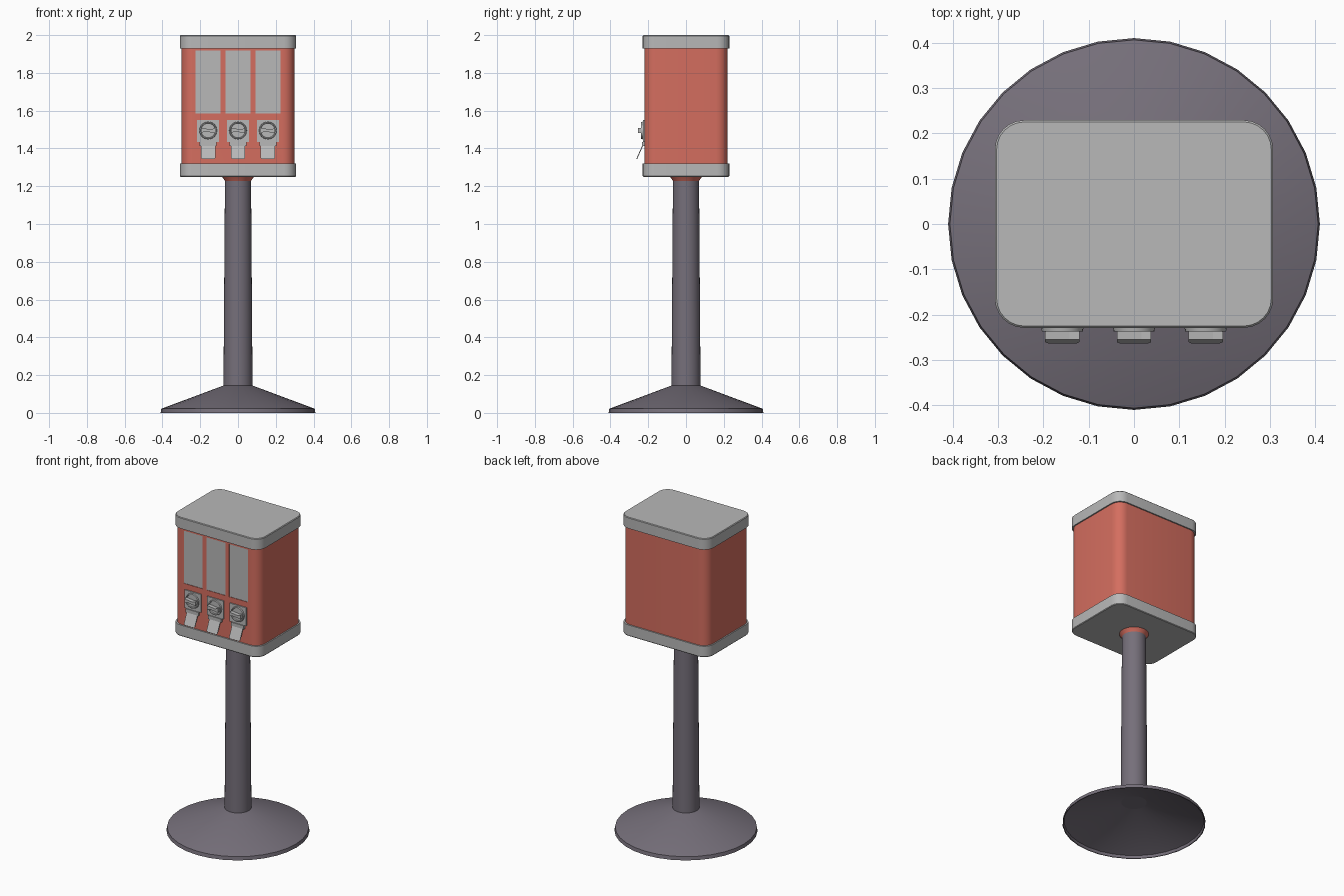
import bpy, bmesh, math
from mathutils import Matrix, Vector

if "Cube" in bpy.data.objects:
    bpy.data.objects.remove(bpy.data.objects["Cube"])


def material(name, rgb):
    m = bpy.data.materials.new(name)
    m.diffuse_color = (*rgb, 1)
    m.use_nodes = True
    m.node_tree.nodes["Principled BSDF"].inputs["Base Color"].default_value = m.diffuse_color
    return m


RED = material("red_paint", (0.66, 0.155, 0.115))
GREY = material("light_grey_metal", (0.48, 0.48, 0.48))
DARK = material("dark_purple_grey", (0.18, 0.16, 0.195))


def finish(name, bm, mat, smooth=True):
    bmesh.ops.recalc_face_normals(bm, faces=bm.faces)
    me = bpy.data.meshes.new(name)
    bm.to_mesh(me)
    bm.free()
    me.materials.append(mat)
    if smooth:
        me.shade_smooth()
        me.set_sharp_from_angle(angle=math.radians(32))
    ob = bpy.data.objects.new(name, me)
    bpy.context.collection.objects.link(ob)
    return ob


def loft(name, rings, mat, closed=False, smooth=True):
    """Skin a list of equal-length point rings; cap the ends or join last to first."""
    bm = bmesh.new()
    vs = [[bm.verts.new(p) for p in r] for r in rings]
    n = len(vs[0])
    pairs = list(zip(vs, vs[1:]))
    if closed:
        pairs.append((vs[-1], vs[0]))
    for a, b in pairs:
        for i in range(n):
            j = (i + 1) % n
            bm.faces.new((a[i], a[j], b[j], b[i]))
    if not closed:
        bm.faces.new(vs[0][::-1])
        bm.faces.new(vs[-1])
    return finish(name, bm, mat, smooth)


def lathe(name, profile, mat, n=32):
    return loft(name, [[(r * math.cos(2 * math.pi * i / n), r * math.sin(2 * math.pi * i / n), z)
                        for i in range(n)] for r, z in profile], mat)


def rounded_box(name, hx, hy, rad, levels, mat):
    """Rounded rectangle lofted through (z, inset) levels."""
    def ring(z, inset):
        r = rad - inset
        pts = []
        for k, (sx, sy) in enumerate(((1, 1), (-1, 1), (-1, -1), (1, -1))):
            for s in range(7):
                a = math.pi / 2 * (k + s / 6)
                pts.append((sx * (hx - rad) + r * math.cos(a), sy * (hy - rad) + r * math.sin(a), z))
        return pts
    return loft(name, [ring(*l) for l in levels], mat)


def box(name, x, y, z, mat):
    """Box from (min, max) pairs."""
    bm = bmesh.new()
    bmesh.ops.create_cube(bm, size=1)
    for v in bm.verts:
        v.co = Vector([(p[0] + p[1]) / 2 + c * (p[1] - p[0]) for p, c in zip((x, y, z), v.co)])
    return finish(name, bm, mat, False)


def front_prism(name, outline, y0, y1, mat, smooth=False):
    """Extrude an (x, z) outline along y."""
    return loft(name, [[(x, y, z) for x, z in outline] for y in (y0, y1)], mat, smooth=smooth)


# Stand: hollow conical foot, tapered pole, flared collar
lathe("base_foot", [(0.0705, 0.137), (0.401, 0.017), (0.405, 0.0), (0.41, 0.0),
                    (0.406, 0.022), (0.076, 0.145)], DARK)
lathe("pole", [(0.077, 0.136), (0.069, 1.24)], DARK)
lathe("collar", [(0.066, 1.222), (0.07, 1.23), (0.086, 1.252)], RED)

# Cabinet with overhanging caps
body = rounded_box("cabinet_body", 0.299, 0.221, 0.062, [(1.31, 0), (1.94, 0)], RED)
rounded_box("bottom_cap", 0.307, 0.229, 0.065, [(1.25, 0.003), (1.254, 0), (1.32, 0)], GREY)
rounded_box("top_cap", 0.307, 0.229, 0.065, [(1.93, 0), (1.996, 0), (2.0, 0.004)], GREY)

FRONT = -0.221
XS = (-0.158, 0.0, 0.158)

for i, cx in enumerate(XS):
    # Recessed window
    wx, wz = (cx - 0.066, cx + 0.066), (1.585, 1.918)
    cutter = box("window_cutter", wx, (FRONT - 0.03, FRONT + 0.007), wz, RED)
    cutter.hide_render = True
    mod = body.modifiers.new("cut", 'BOOLEAN')
    mod.object, mod.solver = cutter, 'EXACT'
    bpy.context.view_layer.objects.active = body
    bpy.ops.object.modifier_apply(modifier=mod.name)
    bpy.data.objects.remove(cutter)
    box(f"window_{i}", wx, (FRONT + 0.003, FRONT + 0.009), wz, GREY)

    # Coin plate, dial with raised rim, bow-tie handle
    box(f"coin_plate_{i}", (cx - 0.058, cx + 0.058), (FRONT - 0.007, FRONT + 0.004), (1.435, 1.55), GREY)
    kz, n = 1.495, 24
    rim = []
    for r, y in ((0.047, -0.226), (0.045, -0.237), (0.040, -0.237), (0.038, -0.231)):
        rim.append([(cx + r * math.cos(2 * math.pi * k / n), y, kz + r * math.sin(2 * math.pi * k / n))
                    for k in range(n)])
    loft(f"coin_dial_{i}", rim, GREY)
    half = [(0.038, -0.013), (0.038, 0.013), (0.016, 0.006), (-0.016, 0.006)]
    front_prism(f"dial_handle_{i}", [(cx + s * x, kz + s * z) for s in (1, -1) for x, z in half[:3]],
                -0.229, -0.255, GREY)

    # Chute frame and slanted flap with rounded lower corners
    box(f"chute_frame_{i}", (cx - 0.045, cx + 0.045), (FRONT - 0.012, FRONT + 0.004), (1.412, 1.435), GREY)
    pts = [(-0.038, 1.42), (-0.038, 1.351), (-0.032, 1.345), (0.032, 1.345), (0.038, 1.351), (0.038, 1.42)]

    def slant(z):
        return -0.228 - (1.42 - z) / 0.075 * 0.033
    loft(f"chute_flap_{i}", [[(cx + x, slant(z) + d, z) for x, z in pts] for d in (-0.002, 0.003)],
         GREY, smooth=False)

body.data.set_sharp_from_angle(angle=math.radians(32))
